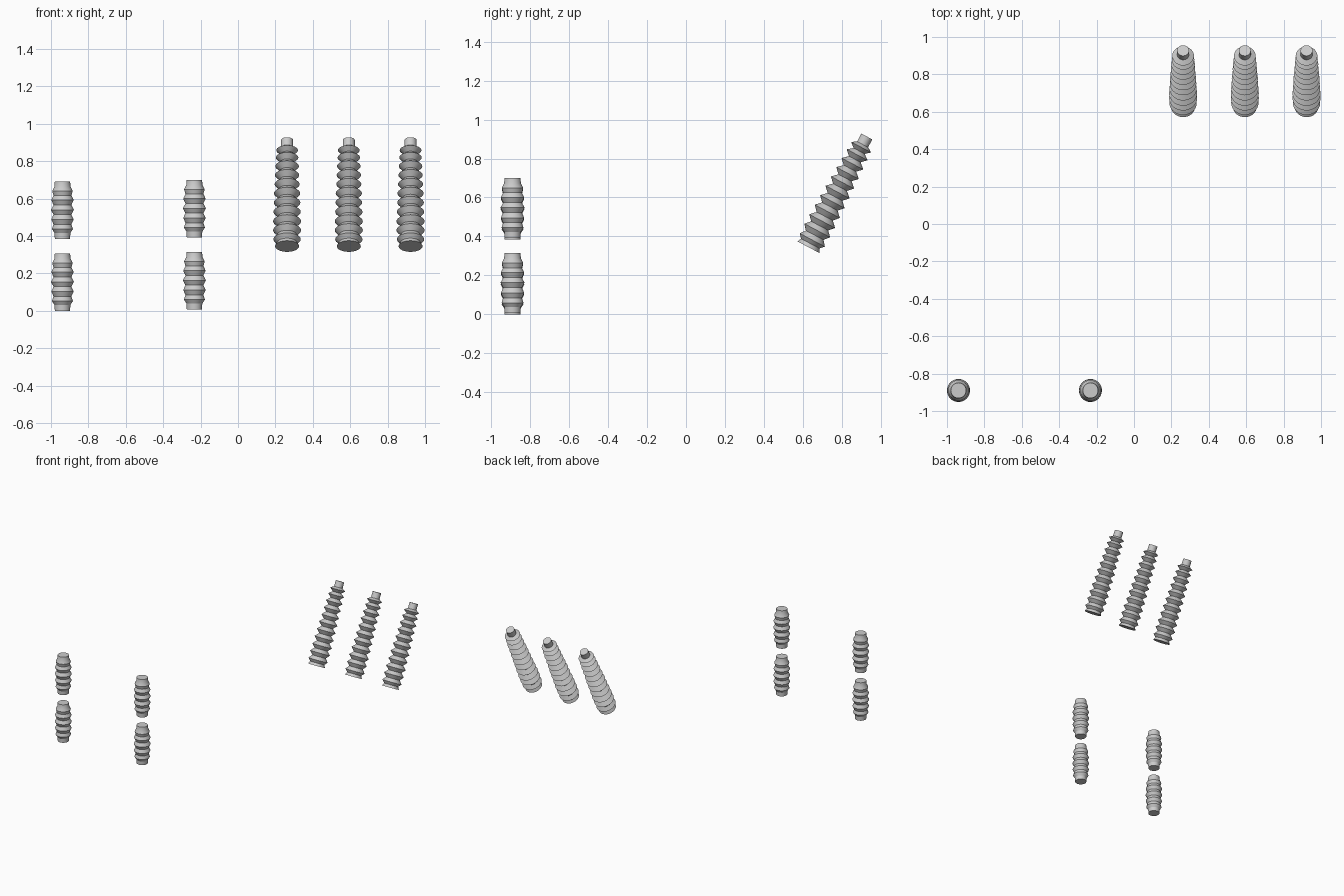
import bpy, bmesh, math
from mathutils import Matrix

if "Cube" in bpy.data.objects:
    bpy.data.objects.remove(bpy.data.objects["Cube"])

SIDES = 32


def lathe(name, profile, loc, tilt=0.0):
    """Spin a (radius, height) profile into a closed, capped ribbed body."""
    bm = bmesh.new()
    rings = []
    for r, h in profile:
        rings.append([bm.verts.new((r * math.cos(2 * math.pi * i / SIDES),
                                    r * math.sin(2 * math.pi * i / SIDES), h))
                      for i in range(SIDES)])
    for a, b in zip(rings, rings[1:]):
        for i in range(SIDES):
            j = (i + 1) % SIDES
            bm.faces.new((a[i], a[j], b[j], b[i]))
    bm.faces.new(rings[0][::-1])
    bm.faces.new(rings[-1])
    mesh = bpy.data.meshes.new(name)
    bm.to_mesh(mesh)
    bm.free()
    obj = bpy.data.objects.new(name, mesh)
    obj.matrix_world = Matrix.Translation(loc) @ Matrix.Rotation(tilt, 4, 'X')
    bpy.context.collection.objects.link(obj)
    bpy.ops.object.select_all(action='DESELECT')
    obj.select_set(True)
    bpy.context.view_layer.objects.active = obj
    bpy.ops.object.shade_smooth_by_angle(angle=math.radians(30))
    return obj


def ribs(peaks, valley):
    """Zigzag between peaks, with a valley halfway between neighbours."""
    pts = [peaks[0]]
    for (r0, h0), (r1, h1) in zip(peaks, peaks[1:]):
        pts += [(valley((h0 + h1) / 2), (h0 + h1) / 2), (r1, h1)]
    return pts


# Short bellows: two stacked pairs at the front left
small_peaks = [(0.056, 0.052), (0.060, 0.103), (0.0615, 0.155),
               (0.060, 0.207), (0.055, 0.256)]
small = ([(0.041, 0), (0.042, 0.030)] + ribs(small_peaks, lambda h: 0.048)
         + [(0.043, 0.280), (0.041, 0.307)])
for x, base, side in ((-0.9385, 0.0, "left"), (-0.233, 0.008, "right")):
    lathe(f"short_bellows_lower_{side}", small, (x, -0.89, base))
    lathe(f"short_bellows_upper_{side}", small, (x, -0.89, base + 0.385))

# Long tapered bellows: three tilted tubes at the back right
long_peaks = [(0.064, 0.0), (0.073, 0.042), (0.075, 0.097), (0.075, 0.151),
              (0.073, 0.208), (0.071, 0.264), (0.070, 0.320), (0.067, 0.375),
              (0.065, 0.430), (0.063, 0.484), (0.060, 0.536), (0.058, 0.580)]
long = (ribs(long_peaks, lambda h: 0.054 - 0.022 * h / 0.56)
        + [(0.032, 0.596), (0.032, 0.642)])
for i in range(3):
    lathe(f"long_bellows_{i + 1}", long, (0.2625 + 0.33 * i, 0.628, 0.345),
          -math.radians(27.8))
